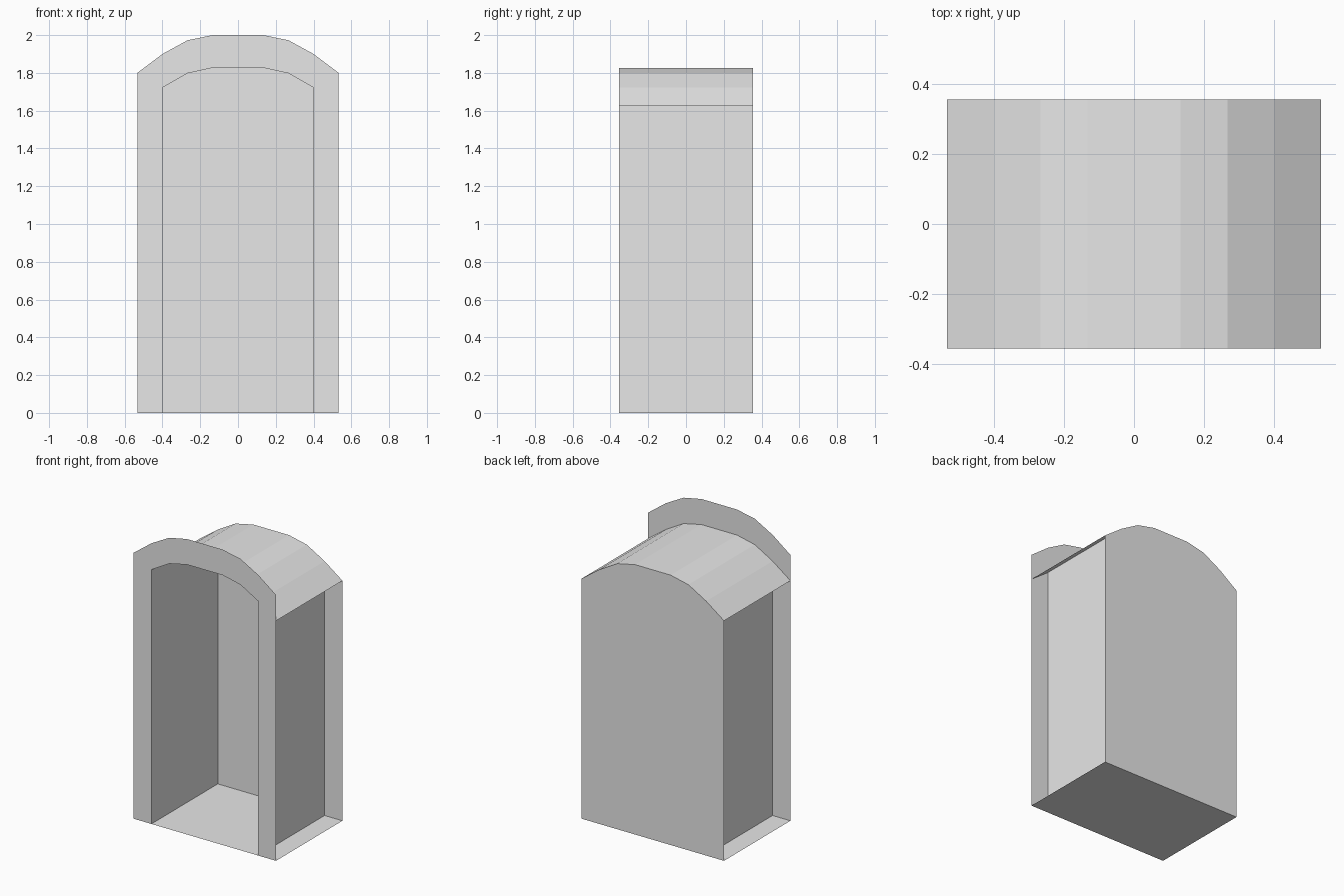
import bpy

# Remove the default cube
cube = bpy.data.objects.get("Cube")
if cube:
    bpy.data.objects.remove(cube, do_unlink=True)

# Single grey colour
grey = bpy.data.materials.new("plain_grey")
grey.use_nodes = True
grey.diffuse_color = (0.8, 0.8, 0.8, 1)
grey.node_tree.nodes["Principled BSDF"].inputs["Base Color"].default_value = (0.8, 0.8, 0.8, 1)

# Main sizes
UNIT = 1.0667 / 8
HALF_W = 4 * UNIT
DOOR_W = 3 * UNIT
HALF_D = 0.355


def arch(half_points):
    """Mirror the right half of an arch into a full left-to-right profile."""
    return [(-x, z) for x, z in half_points] + half_points[::-1]


def sheet(name, verts, faces):
    mesh = bpy.data.meshes.new(name)
    mesh.from_pydata(verts, [], faces)
    mesh.materials.append(grey)
    mesh.update()
    obj = bpy.data.objects.new(name, mesh)
    bpy.context.collection.objects.link(obj)
    return obj


def panel(name, outline, y, face_front):
    """Flat upright panel from an x-z outline."""
    order = list(range(len(outline)))
    if face_front:
        order.reverse()
    return sheet(name, [(x, y, z) for x, z in outline], [order])


def extrude_path(name, path):
    """Sweep an x-z path from front to back."""
    n = len(path)
    verts = [(x, y, z) for y in (-HALF_D, HALF_D) for x, z in path]
    return sheet(name, verts, [(i, i + 1, n + i + 1, n + i) for i in range(n - 1)])


# Arch profiles, listed from the edge to the crown
facade_top = arch([(HALF_W, 1.80), (DOOR_W, 1.90), (2 * UNIT, 1.973), (UNIT, 2.0)])
roof_half = [(HALF_W, 1.625), (DOOR_W, 1.722), (2 * UNIT, 1.798), (UNIT, 1.827)]
roof_top = arch(roof_half)
door_top = arch(roof_half[1:])

# Front facade with its arched opening
facade = ([(-HALF_W, 0)] + facade_top + [(HALF_W, 0), (DOOR_W, 0)]
          + door_top[::-1] + [(-DOOR_W, 0)])
panel("front_facade", facade, -HALF_D, True)

# Solid back panel
panel("back_panel", [(-HALF_W, 0)] + roof_top + [(HALF_W, 0)], HALF_D, False)

# Vaulted roof, overhanging the recessed side walls
extrude_path("vaulted_roof", roof_top)
wall_height = roof_half[1][1]
for side, x in (("right", -DOOR_W), ("left", DOOR_W)):
    ends = [(x, 0), (x, wall_height)]
    extrude_path(side + "_wall", ends if x < 0 else ends[::-1])

# Floor
extrude_path("floor", [(HALF_W, 0), (-HALF_W, 0)])
